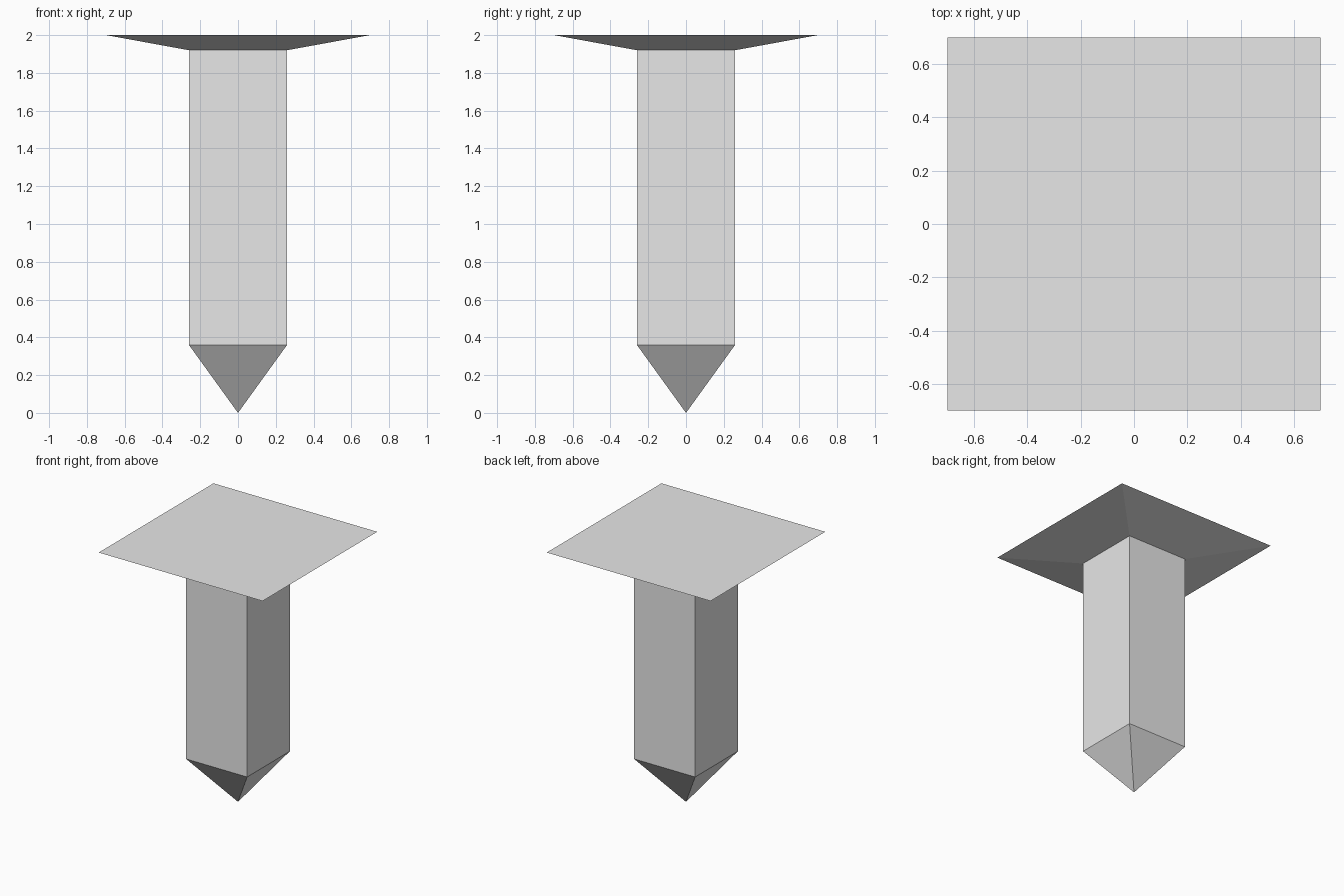
import bpy, bmesh

if "Cube" in bpy.data.objects:
    bpy.data.objects.remove(bpy.data.objects["Cube"])

HEAD, SHAFT = 0.698, 0.26            # half widths
Z_TIP, Z_SHAFT, Z_HEAD, Z_TOP = 0.0, 0.36, 1.92, 2.0

grey = bpy.data.materials.new("light grey")
grey.diffuse_color = (0.8, 0.8, 0.8, 1)
grey.use_nodes = True
grey.node_tree.nodes["Principled BSDF"].inputs["Base Color"].default_value = grey.diffuse_color


def square(bm, half, z):
    """Ring of four corners, or a single point when half is zero."""
    if half == 0:
        return [bm.verts.new((0, 0, z))]
    return [bm.verts.new((sx * half, sy * half, z))
            for sx, sy in ((-1, -1), (1, -1), (1, 1), (-1, 1))]


def section(name, low, high, cap=False):
    """Four-sided section between two squares given as (half width, z)."""
    bm = bmesh.new()
    a, b = square(bm, *low), square(bm, *high)
    for i in range(4):
        j = (i + 1) % 4
        if len(a) == 1:
            bm.faces.new((a[0], b[j], b[i]))
        else:
            bm.faces.new((a[i], a[j], b[j], b[i]))
    if cap:
        bm.faces.new(b)
    mesh = bpy.data.meshes.new(name)
    bm.to_mesh(mesh)
    bm.free()
    mesh.materials.append(grey)
    obj = bpy.data.objects.new(name, mesh)
    bpy.context.collection.objects.link(obj)
    return obj


# Pointed tip, square shaft, and wide flat head with a sloped underside
section("tip", (0, Z_TIP), (SHAFT, Z_SHAFT))
section("shaft", (SHAFT, Z_SHAFT), (SHAFT, Z_HEAD))
section("head", (SHAFT, Z_HEAD), (HEAD, Z_TOP), cap=True)
